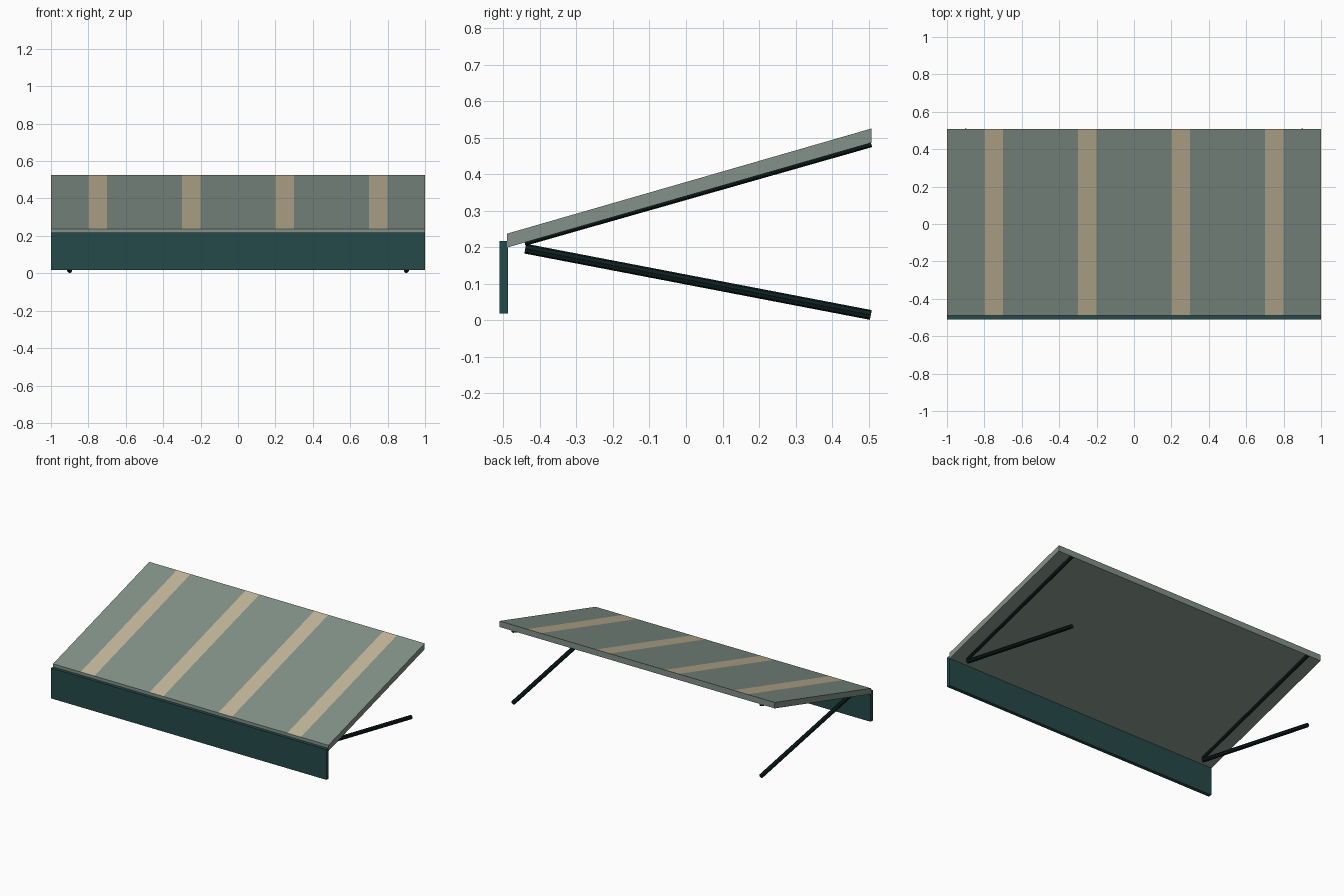
import bpy, bmesh
from mathutils import Vector

if "Cube" in bpy.data.objects:
    bpy.data.objects.remove(bpy.data.objects["Cube"])


def material(name, rgb):
    m = bpy.data.materials.new(name)
    m.diffuse_color = (*rgb, 1)
    m.use_nodes = True
    m.node_tree.nodes["Principled BSDF"].inputs["Base Color"].default_value = m.diffuse_color
    return m


SAGE = material("sage canvas", (0.225, 0.285, 0.25))
SAND = material("sand stripe", (0.54, 0.46, 0.32))
TEAL = material("dark teal", (0.018, 0.068, 0.066))
METAL = material("near black green", (0.004, 0.013, 0.013))


def finish(name, bm, mats):
    bmesh.ops.recalc_face_normals(bm, faces=bm.faces)
    me = bpy.data.meshes.new(name)
    bm.to_mesh(me)
    bm.free()
    for m in mats:
        me.materials.append(m)
    ob = bpy.data.objects.new(name, me)
    bpy.context.collection.objects.link(ob)
    return ob


def prism(name, profile, mats):
    """Extrude a (y, z) profile across the full width."""
    bm = bmesh.new()
    f = bm.faces.new([bm.verts.new((-1, y, z)) for y, z in profile])
    ext = bmesh.ops.extrude_face_region(bm, geom=[f])
    verts = [g for g in ext["geom"] if isinstance(g, bmesh.types.BMVert)]
    bmesh.ops.translate(bm, verts=verts, vec=(2, 0, 0))
    return finish(name, bm, mats)


# sloping canopy, cut into strips so stripes can be coloured on top
canopy = prism("canopy", [(-0.49, 0.199), (0.508, 0.486),
                          (0.508, 0.525), (-0.49, 0.237)], [SAGE, SAND])
bm = bmesh.new()
bm.from_mesh(canopy.data)
starts = (-0.8, -0.3, 0.2, 0.7)
for x in starts:
    for cut in (x, x + 0.1):
        bmesh.ops.bisect_plane(bm, geom=bm.verts[:] + bm.edges[:] + bm.faces[:],
                               plane_co=(cut, 0, 0), plane_no=(1, 0, 0))
bm.normal_update()
for f in bm.faces:
    cx = f.calc_center_median().x
    if f.normal.z > 0.5 and any(s < cx < s + 0.1 for s in starts):
        f.material_index = 1
bm.to_mesh(canopy.data)
bm.free()

# hanging front valance
prism("valance", [(-0.511, 0.018), (-0.487, 0.018),
                  (-0.487, 0.217), (-0.511, 0.217)], [TEAL])


# round support rods on both sides
def rod(name, a, b, r=0.0135):
    a, b = Vector(a), Vector(b)
    d = b - a
    bm = bmesh.new()
    bmesh.ops.create_cone(bm, cap_ends=True, segments=8, radius1=r, radius2=r,
                          depth=d.length)
    rot = d.to_track_quat('Z', 'Y').to_matrix().to_4x4()
    bmesh.ops.transform(bm, matrix=rot, verts=bm.verts)
    bmesh.ops.translate(bm, verts=bm.verts, vec=(a + b) / 2)
    finish(name, bm, [METAL])


for side, x in (("left", -0.9), ("right", 0.9)):
    rod(side + "_upper_arm", (x, -0.443, 0.217), (x, 0.506, 0.487))
    rod(side + "_lower_arm", (x, -0.44, 0.196), (x, 0.506, 0.0145))
